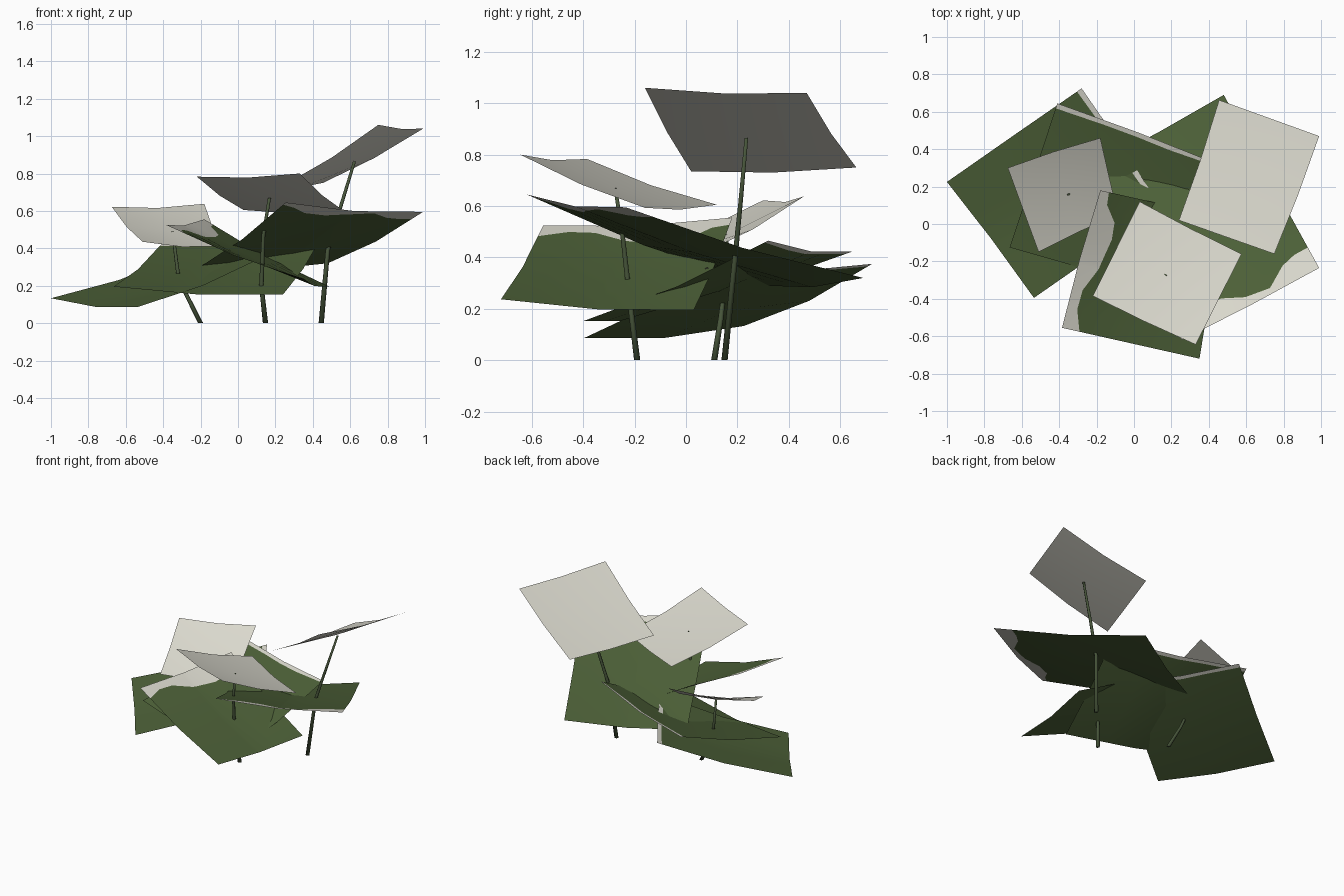
import bpy, math
from mathutils import Vector

if "Cube" in bpy.data.objects:
    bpy.data.objects.remove(bpy.data.objects["Cube"])


def material(name, rgb):
    m = bpy.data.materials.new(name)
    m.diffuse_color = (*rgb, 1)
    m.use_nodes = True
    m.node_tree.nodes["Principled BSDF"].inputs["Base Color"].default_value = m.diffuse_color
    return m


CREAM = material("cream", (0.71, 0.70, 0.62))
GREEN = material("leaf green", (0.075, 0.12, 0.04))
STEM = material("stem green", (0.062, 0.09, 0.042))


def make(name, verts, faces, mats, idx=None, smooth=True):
    me = bpy.data.meshes.new(name)
    me.from_pydata([tuple(v) for v in verts], [], faces)
    for m in mats:
        me.materials.append(m)
    for i, p in enumerate(me.polygons):
        p.use_smooth = smooth
        if idx:
            p.material_index = idx[i]
    me.update()
    ob = bpy.data.objects.new(name, me)
    bpy.context.collection.objects.link(ob)
    return ob


def card(name, corners, sag, border=None):
    """Dished four-cornered sheet; border lists (v, width) of the cream strip on edge c0-c1."""
    c0, c1, c2, c3 = [Vector(c) for c in corners]
    n = (c2 - c0).cross(c3 - c1).normalized()
    if n.z < 0:
        n = -n

    def point(u, v):
        p = c0.lerp(c1, v).lerp(c3.lerp(c2, v), u)
        return p - n * sag * (2 - abs(2 * u - 1) - abs(2 * v - 1))

    def width(v):
        for (a, fa), (b, fb) in zip(border, border[1:]):
            if a <= v <= b:
                return fa + (fb - fa) * (v - a) / (b - a)

    if border:
        vs = sorted({p[0] for p in border} | {0.5})
        rows = [[0, width(v), 0.5, 1] for v in vs]
        mats = [GREEN, CREAM]
    else:
        vs = [0, 0.5, 1]
        rows = [[0, 0.5, 1]] * 3
        mats = [CREAM]
    k = len(rows[0])
    verts = [point(u, v) for v, row in zip(vs, rows) for u in row]
    faces, idx = [], []
    for j in range(len(vs) - 1):
        for i in range(k - 1):
            a = j * k + i
            faces.append((a, a + k, a + k + 1, a + 1))
            idx.append(1 if border and i == 0 else 0)
    # keep faces pointing up
    f = faces[0]
    if (verts[f[1]] - verts[f[0]]).cross(verts[f[2]] - verts[f[0]]).dot(n) < 0:
        faces = [q[::-1] for q in faces]
    return make(name, verts, faces, mats, idx)


def stem(name, pts, r0=0.014, r1=0.008, sides=6):
    pts = [Vector(p) for p in pts]
    verts, faces = [], []
    for i, p in enumerate(pts):
        r = r0 + (r1 - r0) * i / (len(pts) - 1)
        for s in range(sides):
            a = 2 * math.pi * s / sides
            verts.append(p + Vector((r * math.cos(a), r * math.sin(a), 0)))
    for i in range(len(pts) - 1):
        for s in range(sides):
            t = (s + 1) % sides
            b = i * sides
            faces.append((b + s, b + t, b + sides + t, b + sides + s))
    faces.append(tuple(range(sides))[::-1])
    faces.append(tuple(range(len(verts) - sides, len(verts))))
    return make(name, verts, faces, [STEM])


# flower sheets
card("flower_right", [(.24, .02, .735), (.75, -.16, 1.06), (.99, .47, 1.04), (.455, .663, .75)], .014)
card("flower_front", [(-.22, -.385, .783), (.33, -.645, .80), (.575, -.16, .593), (.03, .12, .605)], .014)
card("flower_left", [(-.51, -.15, .435), (-.085, .05, .41), (-.18, .46, .638), (-.675, .30, .622)], .016)

# leaf sheets, with an uneven cream strip along one edge
wavy = [(0, .13), (.15, .075), (.29, .08), (.46, .16), (.68, .196), (.8, .18), (.91, .085), (1, .07)]
shallow = [(0, .12), (.1, .12), (.2, .10), (.34, .03), (.51, .05), (.65, .10), (.8, .10), (.91, .05), (1, .03)]
thin = [(0, .035), (.3, .03), (.7, .035), (1, .02)]
card("leaf_left", [(-.28, .725, .375), (.15, .08, .36), (-.535, -.395, .087), (-1, .225, .133)], .024, thin)
card("leaf_right", [(.99, -.235, .595), (.255, -.62, .645), (-.22, .305, .29), (.48, .69, .32)], .022, shallow)
card("leaf_front", [(-.385, -.555, .525), (-.18, .18, .555), (.49, .03, .195), (.35, -.72, .237)], .02, wavy)
card("leaf_middle", [(-.41, .645, .422), (.45, .32, .465), (.24, -.4, .152), (-.665, -.125, .195)], .022, thin)

# stems
stem("stem_right", [(.445, .15, 0), (.48, .19, .39), (.545, .212, .61), (.623, .235, .865)])
stem("stem_front", [(.147, -.19, 0), (.125, -.215, .2), (.136, -.245, .47), (.168, -.275, .67)])
stem("stem_left", [(-.2, .11, 0), (-.28, .135, .16), (-.32, .147, .26), (-.35, .16, .49)])
